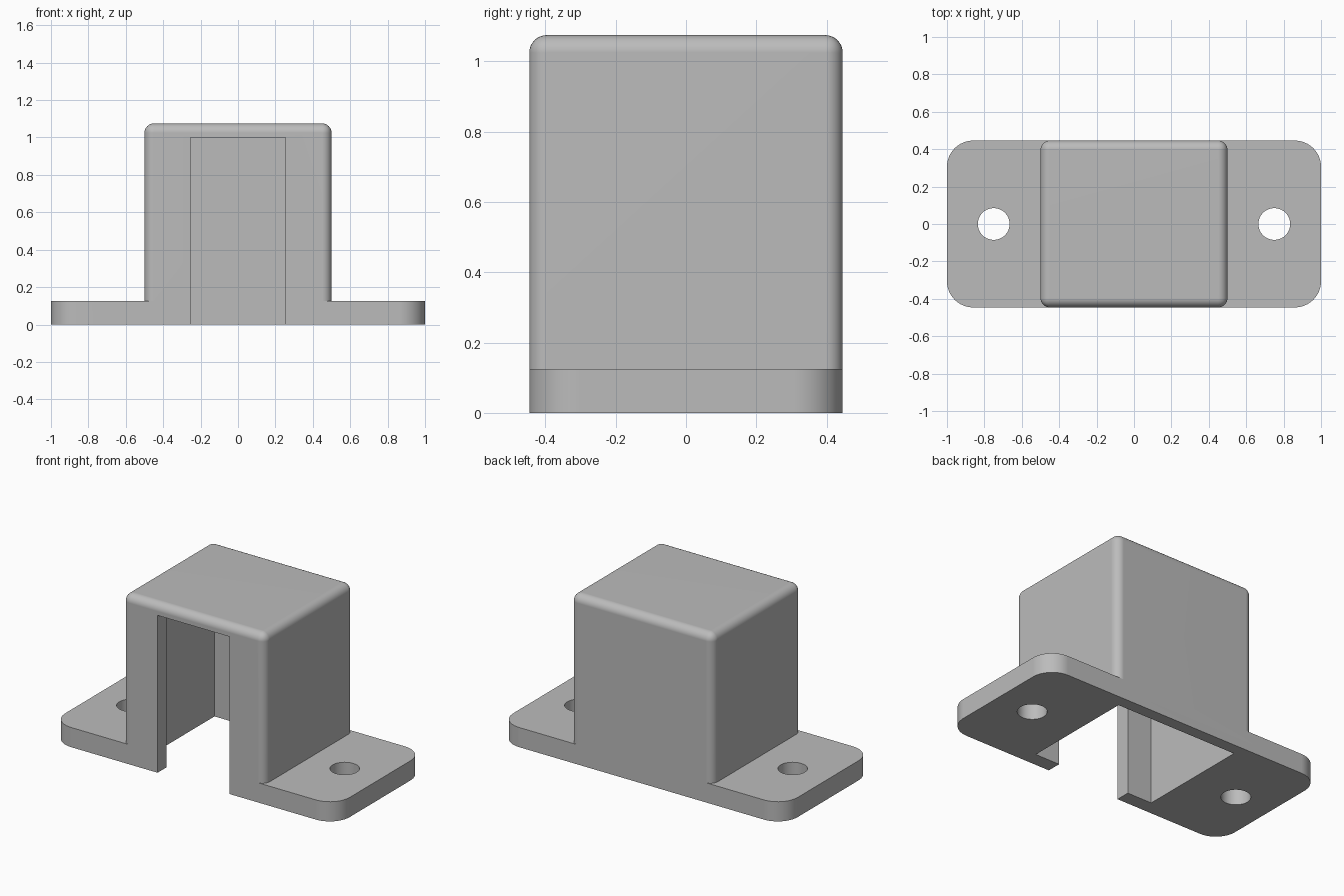
import bpy, bmesh, math
from mathutils import Vector

if "Cube" in bpy.data.objects:
    bpy.data.objects.remove(bpy.data.objects["Cube"])

DEPTH = 0.446        # half depth of the whole part
PLATE_H = 0.125
HEIGHT = 1.075
WALL = 0.075
LIP = 0.09
TOWER_X = 0.5
SLOT_X = 0.253


def prism(name, outline, z0, z1):
    """Extrude a counter-clockwise outline from z0 to z1."""
    bm = bmesh.new()
    face = bm.faces.new([bm.verts.new((x, y, z0)) for x, y in outline])
    top = bmesh.ops.extrude_face_region(bm, geom=[face])["geom"]
    verts = [v for v in top if isinstance(v, bmesh.types.BMVert)]
    bmesh.ops.translate(bm, vec=Vector((0, 0, z1 - z0)), verts=verts)
    bmesh.ops.recalc_face_normals(bm, faces=bm.faces)
    mesh = bpy.data.meshes.new(name)
    bm.to_mesh(mesh)
    bm.free()
    obj = bpy.data.objects.new(name, mesh)
    bpy.context.collection.objects.link(obj)
    return obj


def rectangle(hx, hy):
    return [(-hx, -hy), (hx, -hy), (hx, hy), (-hx, hy)]


def circle(cx, cy, r, n):
    return [(cx + r * math.cos(math.tau * i / n), cy + r * math.sin(math.tau * i / n))
            for i in range(n)]


def bevel(obj, radius, segments, keep):
    """Round the edges chosen by the rule keep(edge)."""
    bm = bmesh.new()
    bm.from_mesh(obj.data)
    bmesh.ops.bevel(bm, geom=[e for e in bm.edges if keep(e)], offset=radius,
                    segments=segments, profile=0.5, affect='EDGES')
    bm.to_mesh(obj.data)
    bm.free()


def combine(target, tool, operation):
    """Apply a boolean and drop the tool object."""
    tool.hide_render = True
    mod = target.modifiers.new("combine", 'BOOLEAN')
    mod.object, mod.operation, mod.solver = tool, operation, 'EXACT'
    bpy.context.view_layer.objects.active = target
    bpy.ops.object.modifier_apply(modifier=mod.name)
    bpy.data.objects.remove(tool)


# Mounting plate with rounded corners
housing = prism("mounting_housing", rectangle(1, DEPTH), 0, PLATE_H)
bevel(housing, 0.14, 12, lambda e: abs(e.verts[0].co.z - e.verts[1].co.z) > 0.01)

# Hollow tower, rounded on its upright and top edges
base_z = PLATE_H / 2
tower = prism("tower", rectangle(TOWER_X, DEPTH), base_z, HEIGHT)
bevel(tower, 0.05, 8, lambda e: max(v.co.z for v in e.verts) > base_z + 0.01)
combine(housing, tower, 'UNION')

# Cavity open at the bottom, with a narrower slot through the front wall
cx, back, front = TOWER_X - WALL, DEPTH - WALL, LIP - DEPTH
right_half = [(SLOT_X, -1), (SLOT_X, front), (cx, front), (cx, back)]
outline = right_half + [(-x, y) for x, y in reversed(right_half)]
combine(housing, prism("cavity_cutter", outline, -0.2, HEIGHT - WALL), 'DIFFERENCE')

# Screw holes
for side in (-1, 1):
    hole = prism("hole_cutter", circle(side * 0.75, 0, 0.085, 40), -0.2, 0.3)
    combine(housing, hole, 'DIFFERENCE')

# Plain grey
grey = bpy.data.materials.new("plain_grey")
grey.use_nodes = True
colour = (0.5, 0.5, 0.5, 1)
grey.diffuse_color = colour
grey.node_tree.nodes["Principled BSDF"].inputs["Base Color"].default_value = colour
housing.data.materials.clear()
housing.data.materials.append(grey)
for poly in housing.data.polygons:
    poly.material_index = 0

# Smooth fillets, crisp corners
bpy.ops.object.select_all(action='DESELECT')
housing.select_set(True)
bpy.context.view_layer.objects.active = housing
bpy.ops.object.shade_smooth_by_angle(angle=math.radians(30))
weighted = housing.modifiers.new("even_shading", 'WEIGHTED_NORMAL')
weighted.keep_sharp = True
